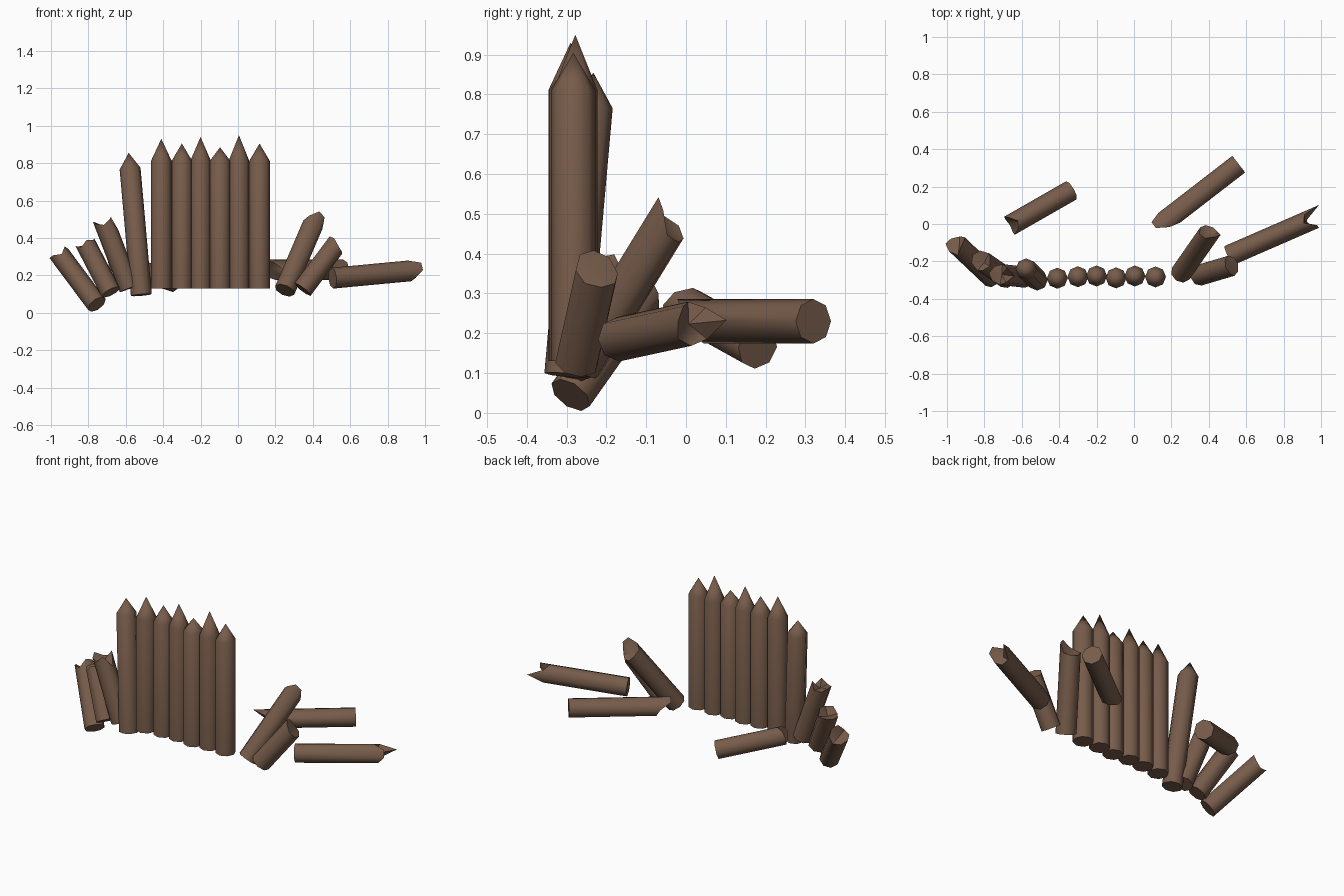
import bpy, bmesh, math
from mathutils import Vector

if "Cube" in bpy.data.objects:
    bpy.data.objects.remove(bpy.data.objects["Cube"])

SIDES = 8
RADIUS = 0.056

wood = bpy.data.materials.new("brown wood")
wood.diffuse_color = (0.185, 0.108, 0.07, 1)
wood.use_nodes = True
wood.node_tree.nodes["Principled BSDF"].inputs["Base Color"].default_value = wood.diffuse_color


def log(name, base, top, offsets, centre):
    """Eight-sided log; offsets push each end-ring corner along the axis,
    centre is the offset of the middle point of that end."""
    base, top = Vector(base), Vector(top)
    d = (top - base).normalized()
    up = Vector((0, 1, 0)) if d.z > 0.97 else Vector((0, 0, 1))
    u = (up - d * up.dot(d)).normalized()
    v = d.cross(u)
    bm = bmesh.new()
    low, high = [], []
    for k in range(SIDES):
        a = 2 * math.pi * k / SIDES
        r = (u * math.cos(a) + v * math.sin(a)) * RADIUS
        low.append(bm.verts.new(base + r))
        high.append(bm.verts.new(top + r + d * offsets[k]))
    tip = bm.verts.new(top + d * centre)
    bm.faces.new(low)
    for k in range(SIDES):
        n = (k + 1) % SIDES
        bm.faces.new((low[k], low[n], high[n], high[k]))
        bm.faces.new((high[k], high[n], tip))
    bmesh.ops.recalc_face_normals(bm, faces=bm.faces[:])
    mesh = bpy.data.meshes.new(name)
    bm.to_mesh(mesh)
    bm.free()
    mesh.materials.append(wood)
    ob = bpy.data.objects.new(name, mesh)
    bpy.context.collection.objects.link(ob)
    bpy.ops.object.select_all(action='DESELECT')
    ob.select_set(True)
    bpy.context.view_layer.objects.active = ob
    bpy.ops.object.shade_smooth_by_angle(angle=math.radians(46))


# Standing sharpened stakes: x, y, tip height
stakes = [(-0.41, -0.29, 0.93), (-0.30, -0.282, 0.905), (-0.20, -0.278, 0.94),
          (-0.096, -0.288, 0.885), (0.005, -0.278, 0.95), (0.115, -0.283, 0.905)]
for i, (x, y, z) in enumerate(stakes):
    log(f"stake_{i + 1}", (x, y, 0.13), (x, y, 0.81), [0] * 8, z - 0.81)

# Leaning sharpened stake
log("leaning_stake", (-0.517, -0.30, 0.095), (-0.577, -0.24, 0.77), [0] * 8, 0.085)

# Broken stumps fanning out on the left
log("left_stump_outer", (-0.755, -0.29, 0.045), (-0.945, -0.11, 0.30),
    [.02, .02, 0, -.01, .01, .03, .01, -.02], -0.02)
log("left_stump_middle", (-0.68, -0.29, 0.11), (-0.81, -0.20, 0.36),
    [0, .02, -.01, .02, .03, .02, -.01, .01], -0.02)
log("left_stump_inner", (-0.58, -0.285, 0.13), (-0.71, -0.27, 0.47),
    [-.05, .03, 0, .01, .04, .02, 0, .02], -0.01)

# Broken stumps on the right
log("right_stump_tall", (0.25, -0.265, 0.12), (0.40, -0.05, 0.47),
    [.02, .06, .05, 0, -.01, -.01, 0, 0], -0.02)
log("right_stump_short", (0.345, -0.275, 0.125), (0.515, -0.225, 0.35),
    [.03, .03, .01, 0, 0, 0, 0, .02], 0.01)

# Fallen logs with splintered ends
log("fallen_log_right", (0.505, -0.17, 0.185), (0.93, 0.015, 0.225),
    [-.02, .04, .04, 0, -.01, 0, .09, 0], -0.02)
log("fallen_log_back", (0.56, 0.32, 0.23), (0.165, 0.015, 0.23),
    [.06, .06, 0, -.02, -.05, -.06, -.06, 0], -0.01)
log("fallen_log_left", (-0.335, 0.18, 0.165), (-0.65, 0.0, 0.265),
    [-.02, .01, .02, .01, 0, .01, .02, 0], -0.02)
